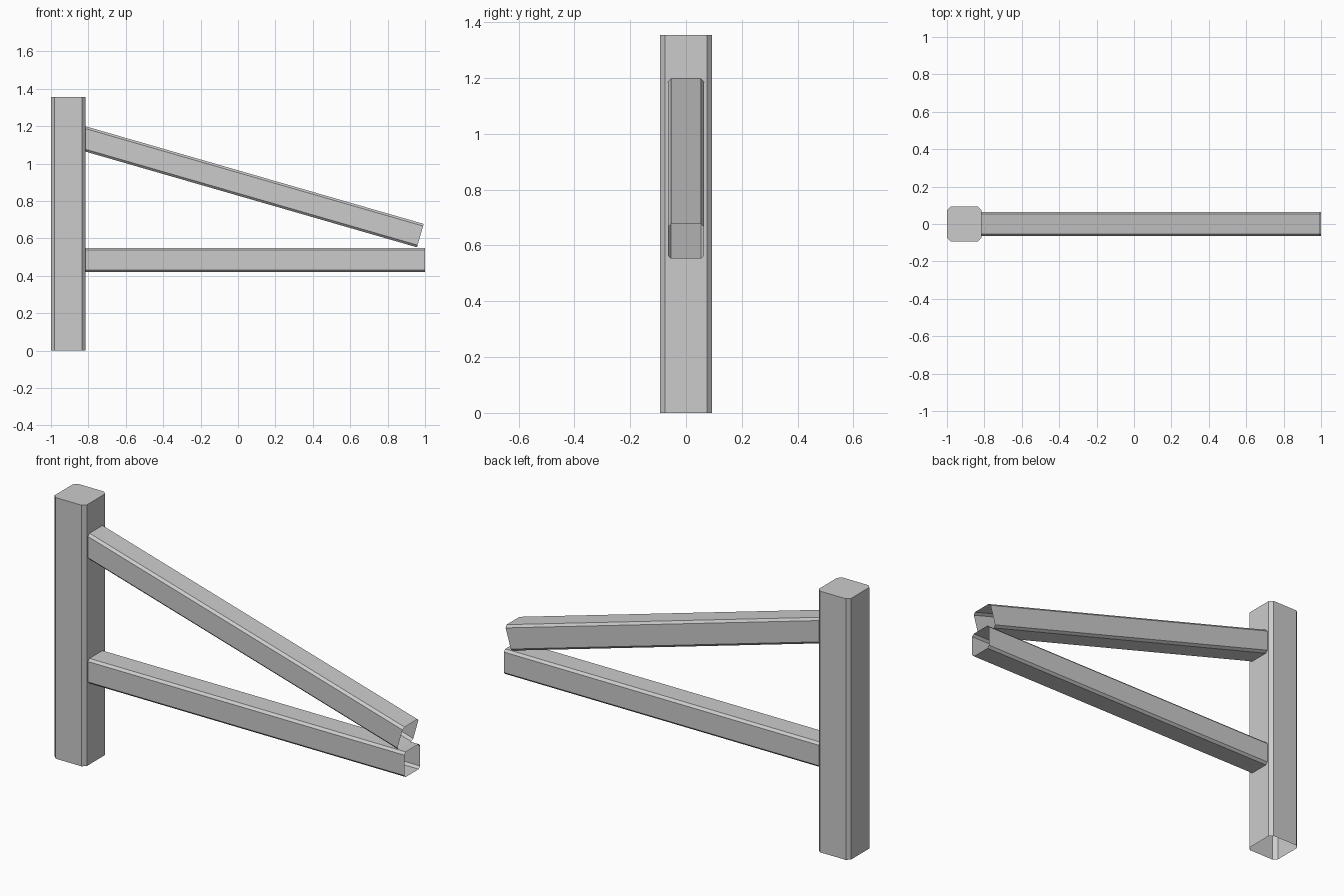
import bpy, bmesh, math
from mathutils import Vector

if "Cube" in bpy.data.objects:
    bpy.data.objects.remove(bpy.data.objects["Cube"])


def octagon(h, c):
    """Square of half-width h with corners cut by c, counter-clockwise."""
    k = h - c
    return [(h, -k), (h, k), (k, h), (-k, h), (-h, k), (-h, -k), (-k, -h), (k, -h)]


def tube(name, start, end, cap_end=False):
    """Join two rings of points with flat sides, optionally capping the end."""
    bm = bmesh.new()
    a = [bm.verts.new(p) for p in start]
    b = [bm.verts.new(p) for p in end]
    n = len(a)
    for i in range(n):
        j = (i + 1) % n
        bm.faces.new((a[i], a[j], b[j], b[i]))
    if cap_end:
        bm.faces.new(b)
    mesh = bpy.data.meshes.new(name)
    bm.to_mesh(mesh)
    bm.free()
    obj = bpy.data.objects.new(name, mesh)
    bpy.context.collection.objects.link(obj)
    return obj


POST_HALF = 0.0925
POST_X = -1 + POST_HALF
POST_FACE = -1 + 2 * POST_HALF


def beam(name, end_centre, angle):
    """Open beam: square-cut outer end, inner end mitred to the post face."""
    axis = Vector((math.cos(angle), 0, -math.sin(angle)))
    up = Vector((math.sin(angle), 0, math.cos(angle)))
    side = Vector((0, 1, 0))
    outer = [Vector(end_centre) + side * u + up * v for u, v in octagon(0.065, 0.012)]
    inner = [p + axis * ((POST_FACE - p.x) / axis.x) for p in outer]
    return tube(name, inner, outer)


# Upright post: capped top, open underside
section = octagon(POST_HALF, 0.018)
tube("post",
     [(POST_X + x, y, 0) for x, y in section],
     [(POST_X + x, y, 1.355) for x, y in section], cap_end=True)

# Level arm and sloping brace
beam("level_arm", (1.0, 0, 0.485), 0)
beam("sloping_brace", (0.975, 0, 0.615), math.radians(16.1))
